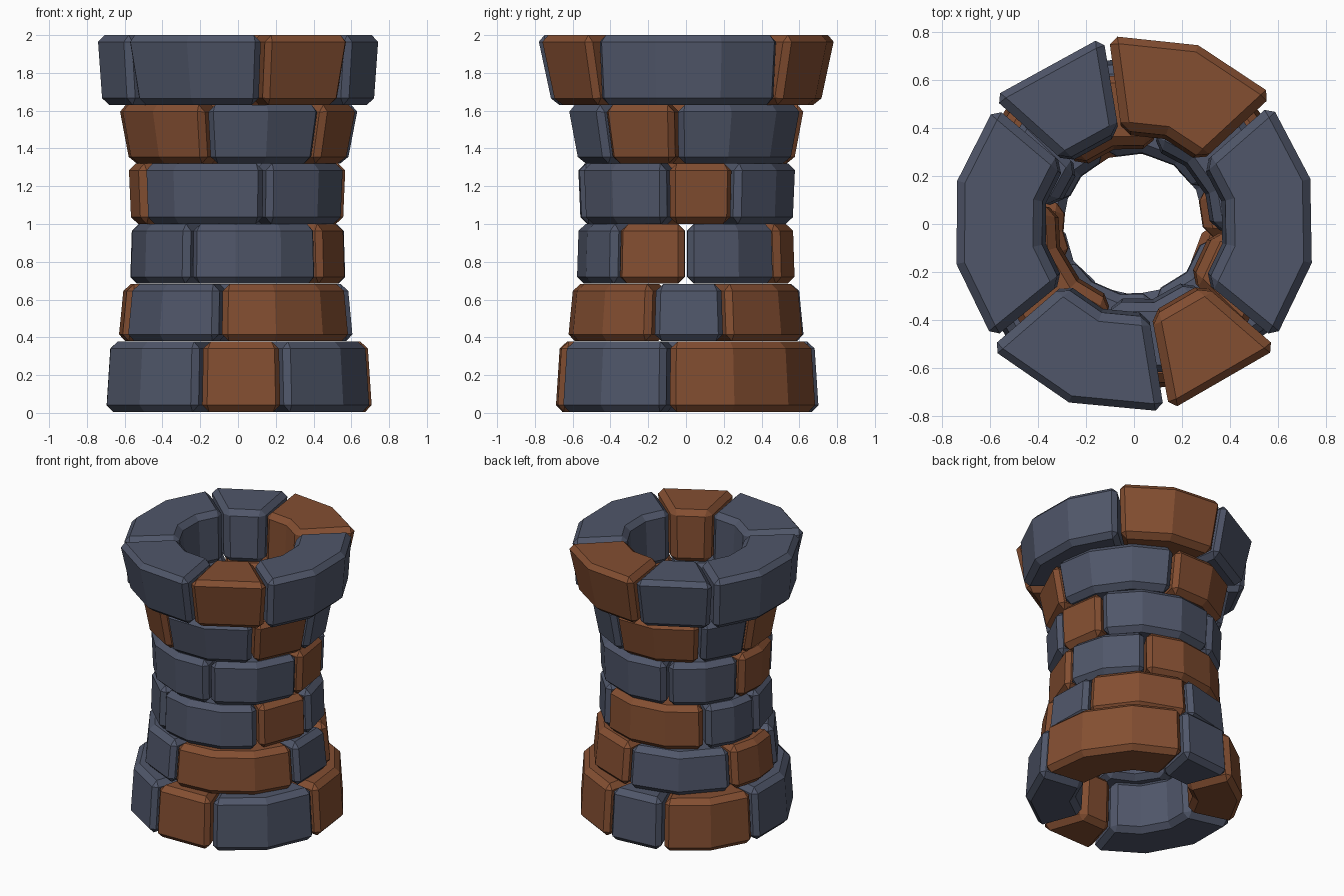
import bpy, bmesh, math

if "Cube" in bpy.data.objects:
    bpy.data.objects.remove(bpy.data.objects["Cube"])

def material(name, rgb):
    m = bpy.data.materials.new(name)
    m.diffuse_color = (*rgb, 1)
    m.use_nodes = True
    m.node_tree.nodes["Principled BSDF"].inputs["Base Color"].default_value = m.diffuse_color
    return m

MATS = {"r": material("rust_stone", (0.23, 0.077, 0.031)),
        "s": material("slate_stone", (0.080, 0.094, 0.143))}

# Curved wedge block: a four-point section swept round z in a few flat facets
def block(name, a0, a1, section, mat, chamfer=0.036, gap=0.85):
    span = a1 - a0
    n = max(1, round(span / 28))
    bm = bmesh.new()
    rings = []
    for i in range(n + 1):
        a = math.radians(a0 + gap + (span - 2 * gap) * i / n)
        rings.append([bm.verts.new((r * math.cos(a), r * math.sin(a), z)) for r, z in section])
    for p, q in zip(rings, rings[1:]):
        for k in range(4):
            j = (k + 1) % 4
            bm.faces.new((p[k], p[j], q[j], q[k]))
    bm.faces.new(rings[0])
    bm.faces.new(rings[-1][::-1])
    bmesh.ops.recalc_face_normals(bm, faces=bm.faces)
    me = bpy.data.meshes.new(name)
    bm.to_mesh(me)
    bm.free()
    me.materials.append(mat)
    ob = bpy.data.objects.new(name, me)
    bpy.context.collection.objects.link(ob)
    bev = ob.modifiers.new("chamfer", 'BEVEL')
    bev.width = chamfer
    bev.segments = 1
    bev.limit_method = 'ANGLE'
    bev.angle_limit = math.radians(45)
    return ob

# Courses: z bottom, z top, outer radius bottom/top, inner radius bottom/top,
# joint angles in degrees, colour of the block that starts at each joint
COURSES = [
    (0.005, 0.377, 0.720, 0.695, 0.390, 0.370, (-8, 78, 112, 165, 253, 290), "rsrsrs"),
    (0.380, 0.682, 0.635, 0.605, 0.340, 0.320, (20, 86, 155, 197, 261, 343), "rsrsrs"),
    (0.684, 1.000, 0.578, 0.568, 0.300, 0.295, (0, 58, 138, 180, 243, 319), "srsssr"),
    (1.000, 1.320, 0.568, 0.582, 0.295, 0.300, (-10, 27, 112, 164, 208, 285), "rssrss"),
    (1.320, 1.630, 0.585, 0.645, 0.320, 0.340, (-5, 76, 134, 168, 254, 315), "srsrsr"),
    (1.630, 2.000, 0.720, 0.800, 0.375, 0.395, (-40, 42, 98.5, 139, 220, 280), "srsssr"),
]

for c, (z0, z1, o0, o1, i0, i1, joints, colours) in enumerate(COURSES):
    ends = joints[1:] + (joints[0] + 360,)
    for b, (a0, a1, col) in enumerate(zip(joints, ends, colours)):
        ob_, ot = o0, o1
        # the two long rim blocks stand more upright
        if c == 5 and b in (0, 3):
            ob_, ot = 0.735, 0.762
        section = [(i0, z0), (ob_, z0), (ot, z1), (i1, z1)]
        block(f"course_{c + 1}_block_{b + 1}", a0, a1, section, MATS[col])
